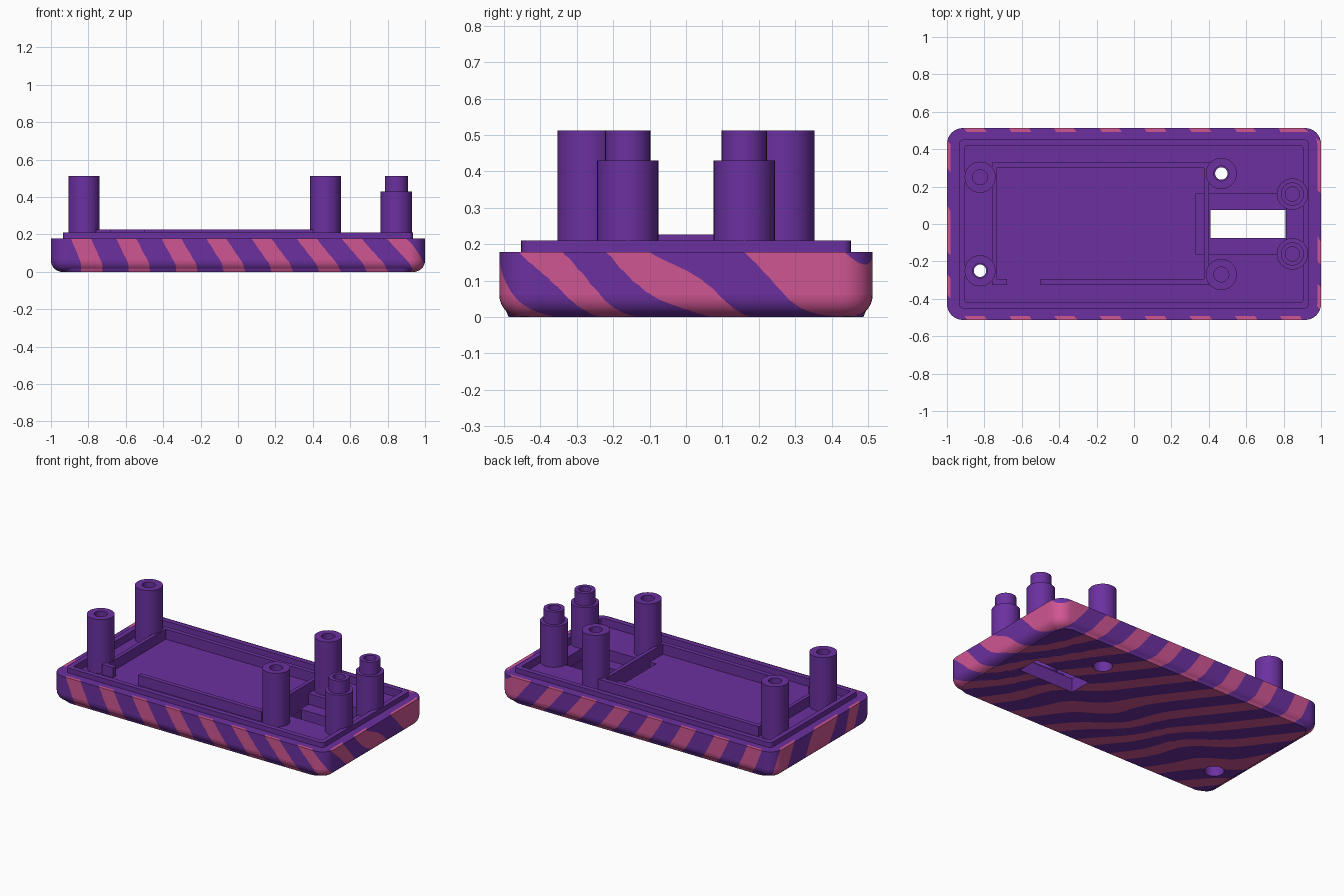
import bpy, bmesh, math

if "Cube" in bpy.data.objects:
    bpy.data.objects.remove(bpy.data.objects["Cube"])

def material(name, rgb):
    m = bpy.data.materials.new(name)
    m.diffuse_color = (*rgb, 1)
    m.use_nodes = True
    m.node_tree.nodes["Principled BSDF"].inputs["Base Color"].default_value = m.diffuse_color
    return m

PURPLE = material("purple", (0.147, 0.030, 0.352))
PINK = material("pink", (0.631, 0.093, 0.292))

def make_object(name, bm, mats=(PURPLE,)):
    bmesh.ops.recalc_face_normals(bm, faces=bm.faces[:])
    me = bpy.data.meshes.new(name)
    bm.to_mesh(me)
    bm.free()
    ob = bpy.data.objects.new(name, me)
    bpy.context.collection.objects.link(ob)
    for m in mats:
        me.materials.append(m)
    return ob

def smooth(ob):
    bpy.ops.object.select_all(action='DESELECT')
    ob.select_set(True)
    bpy.context.view_layer.objects.active = ob
    bpy.ops.object.shade_smooth_by_angle(angle=math.radians(30))

def box(name, x0, x1, y0, y1, z0, z1):
    bm = bmesh.new()
    bmesh.ops.create_cube(bm, size=1)
    for v in bm.verts:
        v.co = ((x0 + x1) / 2 + v.co.x * (x1 - x0),
                (y0 + y1) / 2 + v.co.y * (y1 - y0),
                (z0 + z1) / 2 + v.co.z * (z1 - z0))
    return make_object(name, bm)

def lathe(name, x, y, profile, n=40):
    """Closed (radius, height) profile turned around a vertical axis."""
    bm = bmesh.new()
    rings = []
    for r, z in profile:
        rings.append([bm.verts.new((x + r * math.cos(2 * math.pi * i / n),
                                    y + r * math.sin(2 * math.pi * i / n), z)) for i in range(n)])
    for a, b in zip(rings, rings[1:] + rings[:1]):
        for i in range(n):
            j = (i + 1) % n
            bm.faces.new((a[i], a[j], b[j], b[i]))
    return make_object(name, bm)

def cylinder(name, x, y, r, z0, z1):
    bm = bmesh.new()
    bmesh.ops.create_cone(bm, cap_ends=True, segments=40, radius1=r, radius2=r, depth=z1 - z0)
    bmesh.ops.translate(bm, verts=bm.verts[:], vec=(x, y, (z0 + z1) / 2))
    return make_object(name, bm)

def ring_points(hx, hy, r, nx=48, ny=24, nc=8):
    """Rounded rectangle outline with evenly divided straight sides."""
    pts = []
    for k, (sx, sy) in enumerate([(1, 1), (-1, 1), (-1, -1), (1, -1)]):
        cx, cy = sx * (hx - r), sy * (hy - r)
        for i in range(nc + 1):
            a = math.pi / 2 * (k + i / nc)
            pts.append((cx + r * math.cos(a), cy + r * math.sin(a)))
        n = nx if k % 2 == 0 else ny
        dx, dy = [(-1, 0), (0, -1), (1, 0), (0, 1)][k]
        length = 2 * ((hx if dx else hy) - r)
        x0, y0 = pts[-1]
        pts += [(x0 + dx * length * i / n, y0 + dy * length * i / n) for i in range(1, n)]
    return pts

def loft(bm, rings, closed=False):
    vr = [[bm.verts.new(p) for p in ring] for ring in rings]
    pairs = list(zip(vr, vr[1:])) + ([(vr[-1], vr[0])] if closed else [])
    for a, b in pairs:
        n = len(a)
        for i in range(n):
            j = (i + 1) % n
            bm.faces.new((a[i], a[j], b[j], b[i]))
    return vr

# Wavy diagonal stripe field, positive inside a pink stripe
def stripe(p):
    x, y, z = p
    f = 4.15 * x + 3 * y + 5.02 + (2.75 + 1.25 * x) * (z - 0.178)
    f += 0.35 * math.cos(2 * math.pi * x) * math.exp(-((y + 0.13) / 0.16) ** 2)
    f -= 0.6 * (f - 10) * math.exp(-((x - 1) / 0.2) ** 2 - ((y - 0.35) / 0.25) ** 2)
    return math.cos(2 * math.pi * f) - math.cos(math.pi * 0.45)

# Tray body: rim, sides, rounded lower edge, bottom
HX, HY, TOP, R, B = 1.0, 0.513, 0.178, 0.085, 0.06
levels = [(0.02, TOP)] + [(0, TOP - (TOP - B) * i / 6) for i in range(7)]
levels += [(B * (1 - math.cos(a)), B * (1 - math.sin(a)))
           for a in (math.pi / 2 * (1 - i / 7) for i in range(1, 8))]
rings = [[(x, y, z) for x, y in ring_points(HX - d, HY - d, R - d)] for d, z in levels]
last = rings[-1]
rings += [[(x * (1 - i / 20), y * (1 - i / 20), 0) for x, y, _ in last] for i in range(1, 20)]
bm = bmesh.new()
vr = loft(bm, rings)
centre = bm.verts.new((0, 0, 0))
n = len(vr[-1])
for i in range(n):
    bm.faces.new((vr[-1][i], vr[-1][(i + 1) % n], centre))
bmesh.ops.triangulate(bm, faces=bm.faces[:])

# Cut the skin along the stripe edges and colour the stripes
cuts = []
for e in bm.edges[:]:
    a, b = e.verts
    ga, gb = stripe(a.co), stripe(b.co)
    if ga * gb < 0:
        cuts.append((e, a, min(max(ga / (ga - gb), 0.02), 0.98)))
new = [bmesh.utils.edge_split(e, a, t)[1] for e, a, t in cuts]
bmesh.ops.connect_verts(bm, verts=new)
for f in bm.faces:
    f.material_index = int(stripe(f.calc_center_median()) > 0)
for f in bmesh.ops.holes_fill(bm, edges=[e for e in bm.edges if e.is_boundary], sides=0)["faces"]:
    f.material_index = 0
body = make_object("tray_body", bm, (PURPLE, PINK))

# Recesses and openings
FLOOR = 0.16
bm = bmesh.new()
v = loft(bm, [[(x, y, z) for x, y in ring_points(0.91, 0.425, 0.02, 1, 1, 4)] for z in (FLOOR, 0.3)])
bm.faces.new(v[0])
bm.faces.new(v[1])
cutters = [make_object("cavity_cutter", bm),
           box("slot_pocket_cutter", 0.33, 0.815, -0.16, 0.16, 0.09, 0.3),
           box("slot_cutter", 0.41, 0.81, -0.075, 0.075, -0.1, 0.2)]
SCREWS = [(-0.823, -0.25), (0.467, 0.27)]
for x, y in SCREWS:
    cutters.append(cylinder("screw_hole_cutter", x, y, 0.033, -0.1, 0.3))
    cutters.append(cylinder("screw_head_cutter", x, y, 0.058, -0.1, 0.07))
bpy.context.view_layer.objects.active = body
for c in cutters:
    c.hide_render = True
    mod = body.modifiers.new("cut", 'BOOLEAN')
    mod.operation, mod.solver, mod.object = 'DIFFERENCE', 'EXACT', c
    bpy.ops.object.modifier_apply(modifier=mod.name)
for c in cutters:
    bpy.data.objects.remove(c)
smooth(body)

# Raised lip around the cavity
bm = bmesh.new()
outline = lambda hx, hy, r, z: [(x, y, z) for x, y in ring_points(hx, hy, r, 1, 1, 5)]
loft(bm, [outline(0.935, 0.453, 0.025, FLOOR), outline(0.935, 0.453, 0.025, 0.21),
          outline(0.903, 0.42, 0.012, 0.21), outline(0.903, 0.42, 0.012, FLOOR)], True)
smooth(make_object("lip", bm))

# Display frame rails
RT = 0.226
box("rail_left", -0.76, -0.735, -0.325, 0.33, 0.14, RT)
box("rail_left_return", -0.735, -0.68, -0.325, -0.295, 0.14, RT)
box("rail_back", -0.735, 0.44, 0.30, 0.33, 0.14, RT)
box("rail_right", 0.375, 0.40, -0.325, 0.30, 0.08, RT)
box("rail_front", -0.50, 0.375, -0.325, -0.295, 0.14, RT)

# Corner posts: two open right through, two blind
H = 0.513
for x, y in [(-0.823, 0.25), (-0.823, -0.25), (0.467, 0.27), (0.467, -0.27)]:
    if (x, y) in SCREWS:
        prof = [(0.083, 0.13), (0.083, H), (0.04, H), (0.04, 0.40), (0.033, 0.40), (0.033, 0.13)]
    else:
        prof = [(0.0001, 0.13), (0.083, 0.13), (0.083, H), (0.04, H), (0.04, 0.3), (0.0001, 0.3)]
    smooth(lathe("post", x, y, prof))

# Stepped posts beside the slot
for s in (-1, 1):
    smooth(lathe("stepped_post", 0.847, 0.16 * s,
                 [(0.0001, 0.08), (0.084, 0.08), (0.084, 0.43), (0.062, 0.43), (0.062, H),
                  (0.038, H), (0.038, 0.3), (0.0001, 0.3)]))
